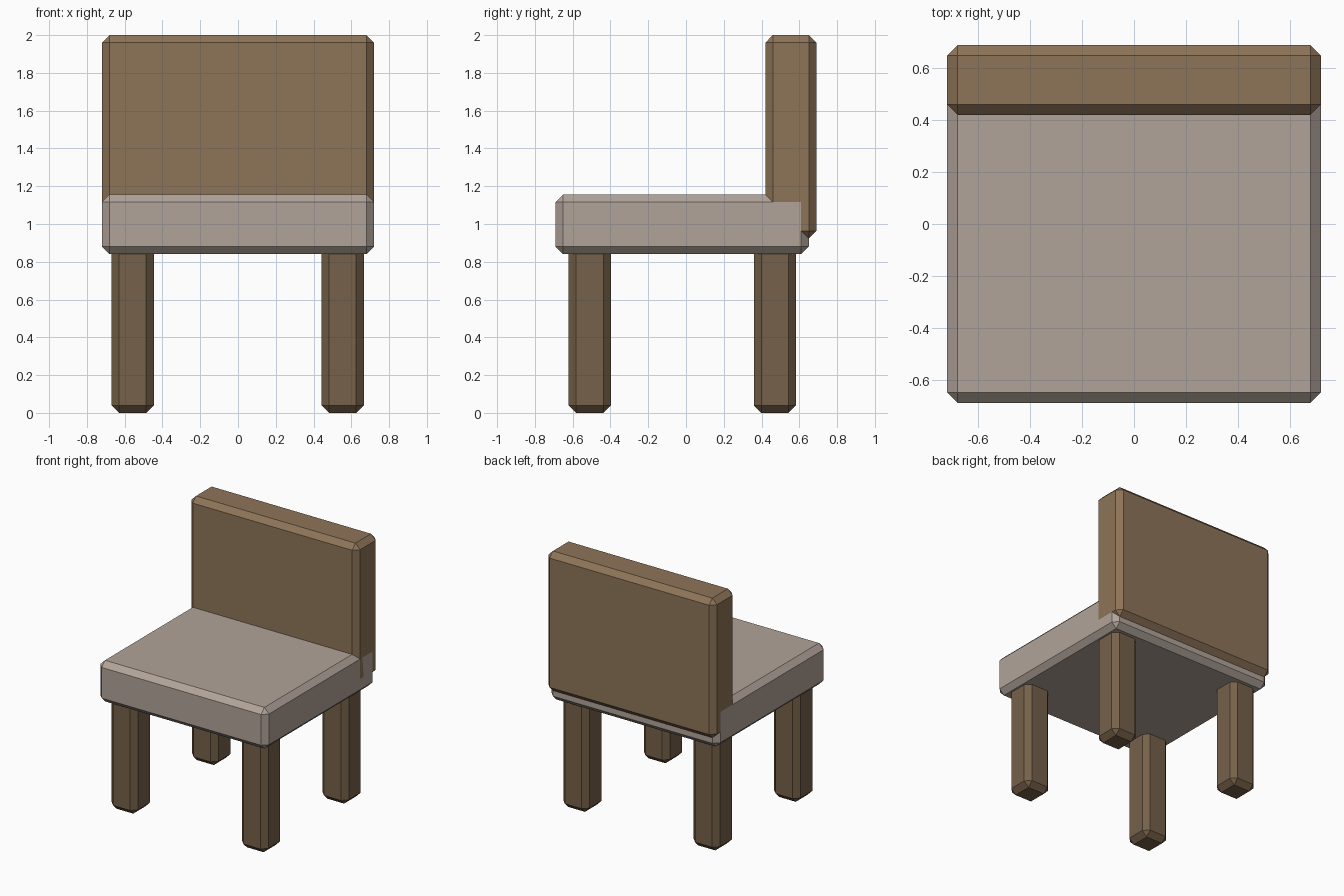
import bpy
import bmesh

if "Cube" in bpy.data.objects:
    bpy.data.objects.remove(bpy.data.objects["Cube"])


def material(name, rgb):
    m = bpy.data.materials.new(name)
    m.diffuse_color = (*rgb, 1)
    m.use_nodes = True
    m.node_tree.nodes["Principled BSDF"].inputs["Base Color"].default_value = m.diffuse_color
    return m


def chamfered_box(name, lo, hi, mat, width=0.04):
    """Box between two corners with single-segment chamfers on all edges."""
    bm = bmesh.new()
    bmesh.ops.create_cube(bm, size=1)
    for v in bm.verts:
        v.co = [(a + b) / 2 + c * (b - a) for a, b, c in zip(lo, hi, v.co)]
    bmesh.ops.bevel(bm, geom=bm.edges[:], offset=width, offset_type='OFFSET',
                    segments=1, profile=0.5, affect='EDGES')
    mesh = bpy.data.meshes.new(name)
    bm.to_mesh(mesh)
    bm.free()
    mesh.materials.append(mat)
    obj = bpy.data.objects.new(name, mesh)
    bpy.context.collection.objects.link(obj)
    return obj


wood = material("wood", (0.27, 0.175, 0.098))
dark_wood = material("dark_wood", (0.18, 0.12, 0.067))
cushion = material("cushion", (0.44, 0.37, 0.32))

# Seat cushion and backrest
chamfered_box("seat", (-0.72, -0.69, 0.84), (0.72, 0.65, 1.157), cushion)
chamfered_box("backrest", (-0.72, 0.42, 0.923), (0.72, 0.69, 2.0), wood)

# Four legs, tops hidden inside the seat
LEG = 0.224
for row, y in (("front", -0.622), ("back", 0.359)):
    for side, x in (("left", -0.67), ("right", 0.442)):
        chamfered_box(f"{row}_{side}_leg", (x, y, 0), (x + LEG, y + LEG, 0.95), dark_wood)
